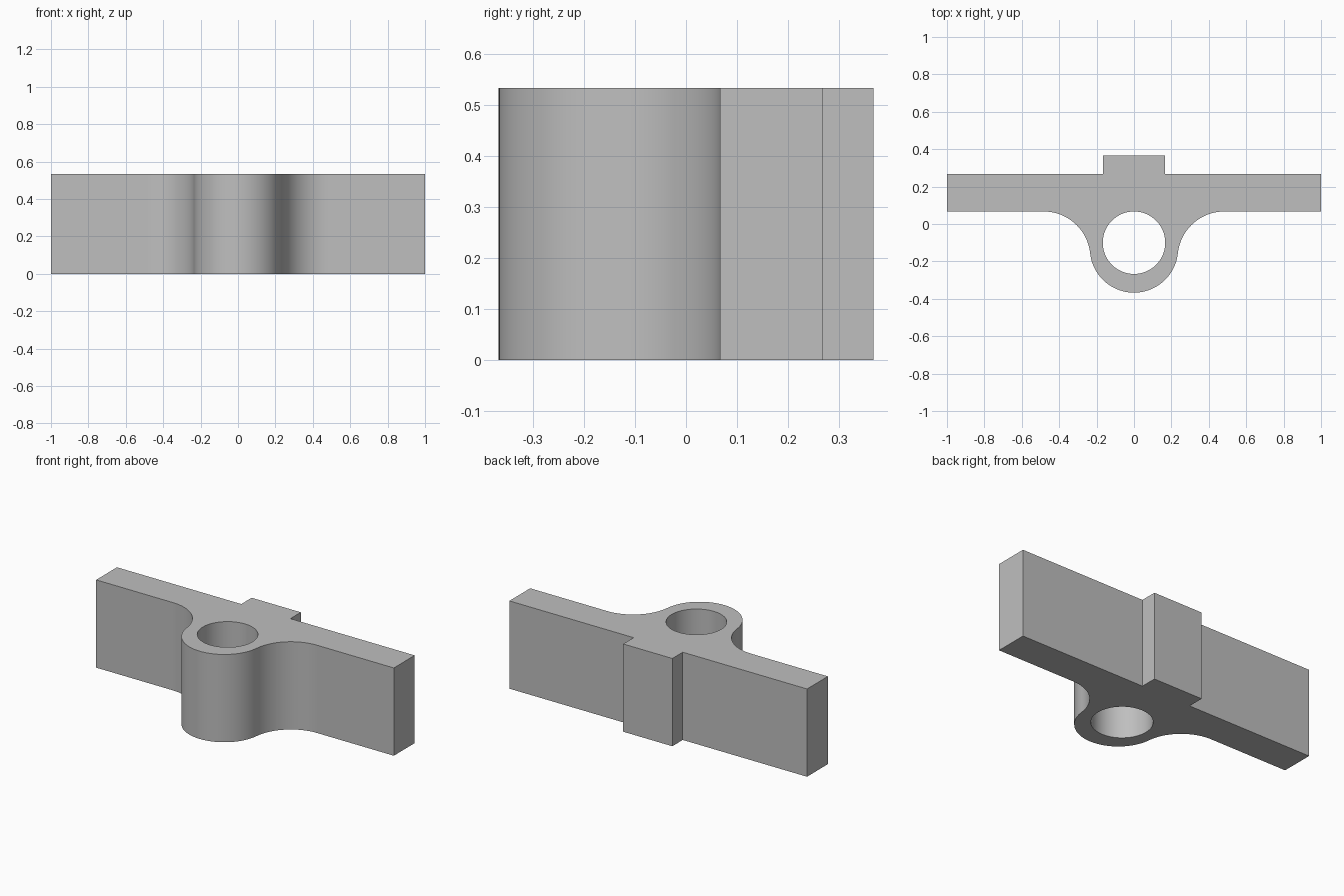
import bpy, bmesh
from math import pi, sin, cos, atan2, sqrt

if "Cube" in bpy.data.objects:
    bpy.data.objects.remove(bpy.data.objects["Cube"], do_unlink=True)

HEIGHT = 0.533
BAR_FRONT, BAR_BACK = 0.067, 0.267
TAB_HALF, TAB_BACK = 0.165, 0.367
BOSS_R, BOSS_Y = 0.236, -0.131
FILLET_R = 0.25
HOLE_R, HOLE_Y = 0.167, -0.1

grey = bpy.data.materials.new("plain grey")
grey.use_nodes = True
grey.diffuse_color = (0.52, 0.52, 0.52, 1)
grey.node_tree.nodes["Principled BSDF"].inputs["Base Color"].default_value = grey.diffuse_color


def arc(cx, cy, r, start, end, steps):
    return [(cx + r * cos(start + (end - start) * i / steps),
             cy + r * sin(start + (end - start) * i / steps)) for i in range(steps + 1)]


def prism(name, outline, low, high):
    """Solid made by extruding a closed outline upward."""
    bm = bmesh.new()
    base = bm.faces.new([bm.verts.new((x, y, low)) for x, y in outline])
    top = bmesh.ops.extrude_face_region(bm, geom=[base])["geom"]
    bmesh.ops.translate(bm, vec=(0, 0, high - low),
                        verts=[v for v in top if isinstance(v, bmesh.types.BMVert)])
    bmesh.ops.recalc_face_normals(bm, faces=bm.faces)
    mesh = bpy.data.meshes.new(name)
    bm.to_mesh(mesh)
    bm.free()
    mesh.materials.append(grey)
    obj = bpy.data.objects.new(name, mesh)
    bpy.context.collection.objects.link(obj)
    return obj


# Right half of the outline: boss arc, tangent fillet, bar end, back tab
fillet_y = BAR_FRONT - FILLET_R
fillet_x = sqrt((BOSS_R + FILLET_R) ** 2 - (BOSS_Y - fillet_y) ** 2)
tangent = atan2(fillet_y - BOSS_Y, fillet_x)
half = arc(0, BOSS_Y, BOSS_R, -pi / 2, tangent, 24)
half += arc(fillet_x, fillet_y, FILLET_R, pi + tangent, pi / 2, 24)[1:]
half += [(1, BAR_FRONT), (1, BAR_BACK), (TAB_HALF, BAR_BACK), (TAB_HALF, TAB_BACK)]

# Mirror the half outline and extrude the bracket
bracket = prism("bracket", half + [(-x, y) for x, y in reversed(half[1:])], 0, HEIGHT)

# Vertical pin hole through the boss
cutter = prism("hole_cutter", arc(0, HOLE_Y, HOLE_R, 0, 2 * pi, 64)[:-1], -0.1, HEIGHT + 0.1)
cut = bracket.modifiers.new("pin hole", "BOOLEAN")
cut.operation = "DIFFERENCE"
cut.solver = "EXACT"
cut.object = cutter
bpy.ops.object.select_all(action="DESELECT")
bpy.context.view_layer.objects.active = bracket
bracket.select_set(True)
bpy.ops.object.modifier_apply(modifier=cut.name)
bpy.data.objects.remove(cutter, do_unlink=True)

bpy.ops.object.shade_smooth_by_angle(angle=pi / 6)
